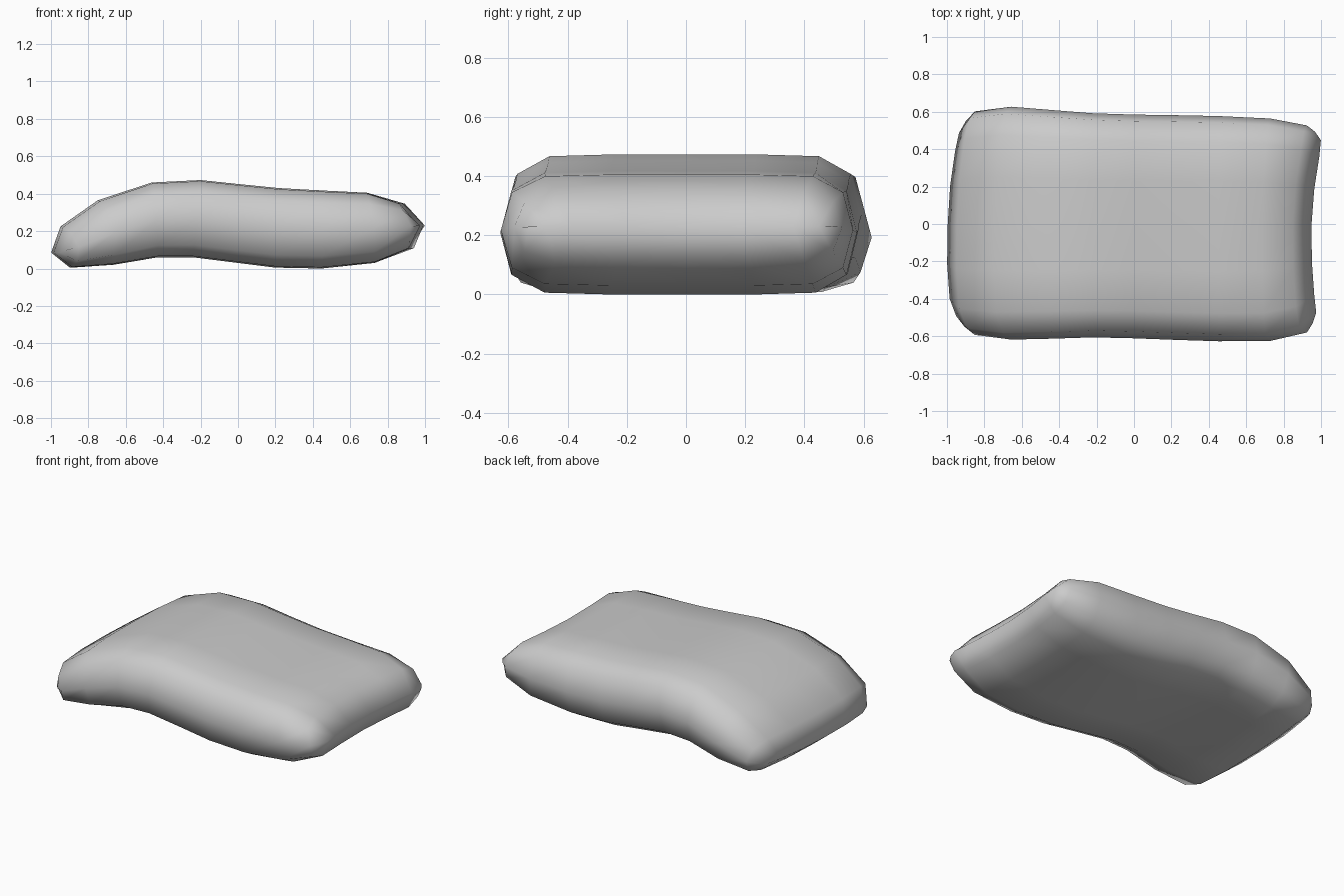
import bpy, bmesh

if "Cube" in bpy.data.objects:
    bpy.data.objects.remove(bpy.data.objects["Cube"])

# Lengthwise stations: top x, top z, bottom x, bottom z, front y, back y
STATIONS = [
    (-1.00, .09, -1.00, .09, -.52, .52),
    (-.95, .23, -.90, .01, -.59, .605),
    (-.75, .37, -.68, .025, -.615, .63),
    (-.46, .465, -.43, .065, -.61, .612),
    (-.20, .478, -.24, .065, -.603, .595),
    (.00, .457, .00, .035, -.608, .588),
    (.22, .435, .20, .010, -.616, .585),
    (.46, .422, .45, .005, -.624, .580),
    (.71, .410, .75, .035, -.622, .567),
    (.90, .355, .95, .11, -.577, .53),
    (1.00, .235, 1.00, .235, -.50, .48),
]
# Crosswise rows: width fraction, thickness fraction, left and right end shifts
ROWS = [
    (-1, 0, .075, 0), (-.94, .68, .05, -.025), (-.76, .97, .015, -.035),
    (-.4, 1, .002, -.048), (0, 1, .005, -.05), (.4, 1, .018, -.035),
    (.76, .97, .045, -.008), (.94, .68, .065, 0), (1, 0, .075, 0),
]
LEFT = [1, 1, .8, .15]
RIGHT = [1, 1, .5, .1]
N, M = len(STATIONS) - 1, len(ROWS) - 1


def point(i, j, side):
    tx, tz, bx, bz, yf, yb = STATIONS[i]
    v, t, dl, dr = ROWS[j]
    # rounded plan corners: blend the two neighbouring rim points
    if i in (0, N) and j in (0, M):
        a = point(i, 1 if j == 0 else M - 1, side)
        b = point(1 if i == 0 else N - 1, j, side)
        return [(p + q) / 2 + o for p, q, o in zip(
            a, b, (-.006 if i == 0 else .006, -.006 if j == 0 else .006, 0))]
    k = .5 + .5 * t * side
    x = bx + (tx - bx) * k
    z = bz + (tz - bz) * k
    if i < len(LEFT):
        x += dl * LEFT[i]
    if N - i < len(RIGHT):
        x += dr * RIGHT[N - i]
    return [x, v * (yb if v > 0 else -yf), z]


# Cushion: upper and lower skins sharing one rim
bm = bmesh.new()
skins = {}
for side in (1, -1):
    for i in range(N + 1):
        for j in range(M + 1):
            rim = i in (0, N) or j in (0, M)
            if rim and side == -1:
                skins[side, i, j] = skins[1, i, j]
            else:
                skins[side, i, j] = bm.verts.new(point(i, j, side))
for side in (1, -1):
    for i in range(N):
        for j in range(M):
            f = [skins[side, a, b] for a, b in
                 ((i, j), (i + 1, j), (i + 1, j + 1), (i, j + 1))]
            bm.faces.new(f if side == 1 else f[::-1])
bmesh.ops.recalc_face_normals(bm, faces=bm.faces)
for f in bm.faces:
    f.smooth = True

mesh = bpy.data.meshes.new("cushion")
bm.to_mesh(mesh)
bm.free()
cushion = bpy.data.objects.new("cushion", mesh)
bpy.context.collection.objects.link(cushion)

# Rest on the ground and centre in plan
lo = [min(v.co[k] for v in mesh.vertices) for k in range(3)]
hi = [max(v.co[k] for v in mesh.vertices) for k in range(3)]
for v in mesh.vertices:
    v.co.x -= (lo[0] + hi[0]) / 2
    v.co.y -= (lo[1] + hi[1]) / 2
    v.co.z -= lo[2]
